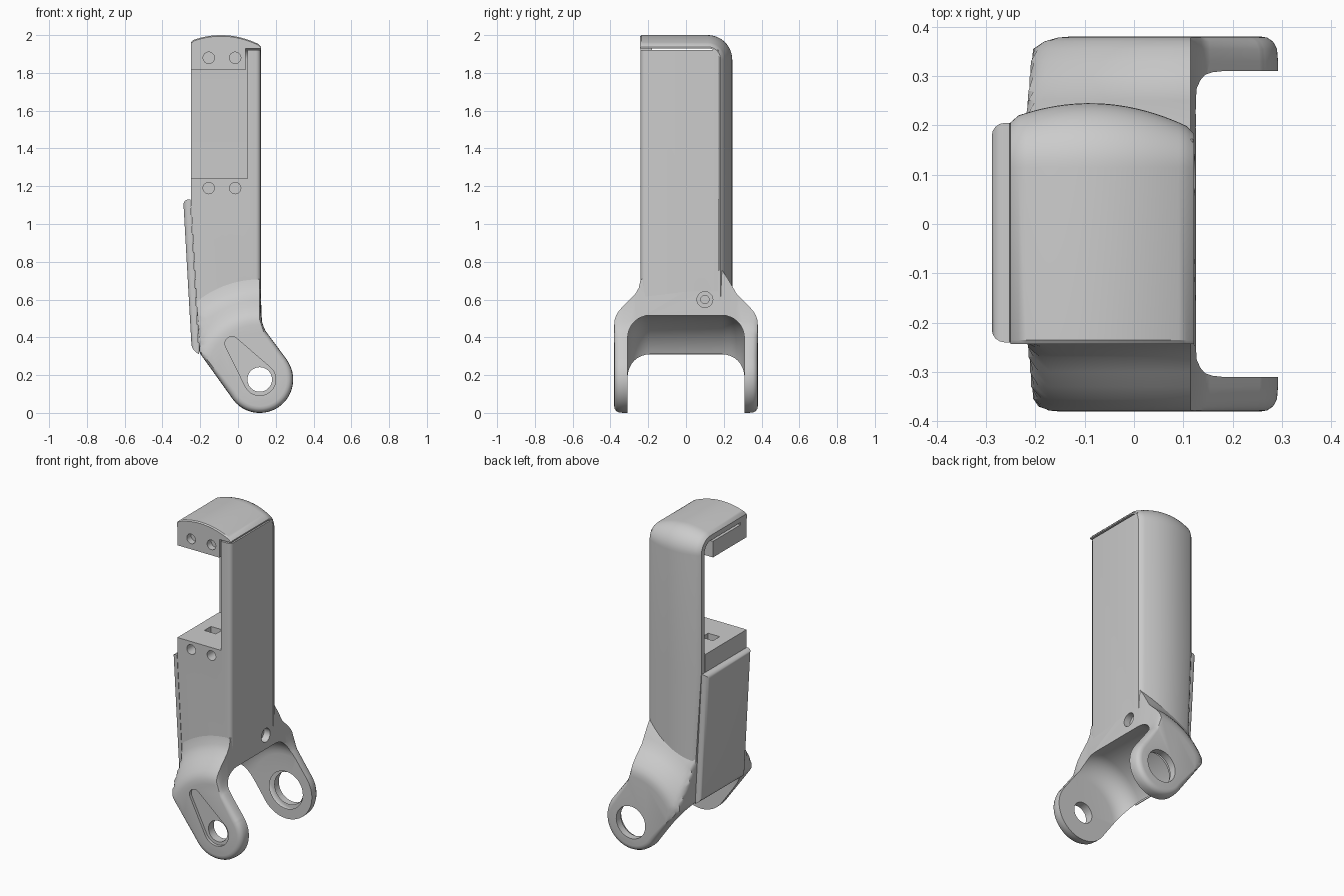
import bpy, bmesh, math
from mathutils import Vector

if "Cube" in bpy.data.objects:
    bpy.data.objects.remove(bpy.data.objects["Cube"])

PX, PZ = 0.115, 0.177          # pin axis (x, z)


def finish(name, bm):
    bmesh.ops.recalc_face_normals(bm, faces=bm.faces)
    me = bpy.data.meshes.new(name)
    bm.to_mesh(me)
    bm.free()
    ob = bpy.data.objects.new(name, me)
    bpy.context.collection.objects.link(ob)
    return ob


def loft(name, rings):
    bm = bmesh.new()
    vs = [[bm.verts.new(p) for p in r] for r in rings]
    n = len(vs[0])
    for a, b in zip(vs, vs[1:]):
        for i in range(n):
            j = (i + 1) % n
            bm.faces.new((a[i], a[j], b[j], b[i]))
    bm.faces.new(vs[0])
    bm.faces.new(vs[-1])
    return finish(name, bm)


def prism(name, pts, a, b, axis='y'):
    """Extrude an xz profile along y, or a yz profile along x."""
    put = (lambda p, t: (p[0], t, p[1])) if axis == 'y' else (lambda p, t: (t, p[0], p[1]))
    return loft(name, [[put(p, t) for p in pts] for t in (a, b)])


def rect(a0, a1, z0, z1):
    return [(a0, z0), (a1, z0), (a1, z1), (a0, z1)]


def circle(c, r, n=40, start=0.0, sweep=2 * math.pi):
    full = abs(sweep) > 6.28
    return [(c[0] + r * math.cos(start + sweep * i / (n if full else n - 1)),
             c[1] + r * math.sin(start + sweep * i / (n if full else n - 1))) for i in range(n)]


def bevel(ob, width, test, segs=4):
    bm = bmesh.new()
    bm.from_mesh(ob.data)
    ed = [e for e in bm.edges if all(test(v.co) for v in e.verts)]
    bmesh.ops.bevel(bm, geom=ed, offset=width, segments=segs, profile=0.5, affect='EDGES')
    bm.to_mesh(ob.data)
    bm.free()


def cut(obs, cutter):
    for ob in obs:
        m = ob.modifiers.new("cut", 'BOOLEAN')
        m.operation, m.solver, m.object = 'DIFFERENCE', 'EXACT', cutter
        bpy.context.view_layer.objects.active = ob
        bpy.ops.object.modifier_apply(modifier=m.name)
    bpy.data.objects.remove(cutter)


# Fork: polar layers around the pin axis, flaring from column to ears
EDGES = [(0.26, 0.28), (0.145, 0.435), (0.128, 0.475), (0.12, 0.53), (0.12, 0.95),
         (-0.24, 0.95), (-0.205, 0.32), (-0.02, 0.062)]


def silhouette(t):
    d = Vector((math.cos(t), math.sin(t)))
    best = 0.177
    for a, b in zip(EDGES, EDGES[1:]):
        a, b = Vector(a) - Vector((PX, PZ)), Vector(b) - Vector((PX, PZ))
        e = b - a
        den = d.cross(e)
        if abs(den) > 1e-9:
            r, s = a.cross(e) / den, a.cross(d) / den
            if r > 0 and -1e-6 <= s <= 1 + 1e-6:
                best = max(best, r)
    return best


# y, flare radius, edge inset
half = [(0.38, 0.29, 0.035), (0.378, 0.315, 0.022), (0.37, 0.34, 0.01), (0.355, 0.363, 0.002),
        (0.33, 0.392, 0), (0.30, 0.42, 0), (0.27, 0.45, 0), (0.25, 0.485, 0)]
layers = [(-y, r, i) for y, r, i in half] + [(-0.24, 0.53, 0), (0.19, 0.58, 0), (0.22, 0.535, 0)]
layers += half[::-1]
rings = []
for y, R, inset in layers:
    xmin = -1
    if y > 0.28:
        xmin = -0.25 + 0.12 * (1 - math.sqrt(max(0, 1 - ((y - 0.28) / 0.1) ** 2)))
    ring = []
    for k in range(160):
        t = 2 * math.pi * k / 160
        r = min(silhouette(t) - inset, R)
        ring.append((max(PX + r * math.cos(t), xmin), y, PZ + r * math.sin(t)))
    rings.append(ring)
fork = loft("fork", rings)

# Space between the ears, revolved around the pin
prof = [(-0.31, 0.01)] + [(-0.19 - 0.12 * math.cos(a), 0.22 + 0.12 * math.sin(a))
                          for a in [math.pi / 2 * i / 8 for i in range(9)]]
prof += [(-y, r) for y, r in prof[::-1]]
cavity = loft("cavity", [[(PX + r * math.cos(2 * math.pi * k / 96), y,
                           PZ + r * math.sin(2 * math.pi * k / 96)) for k in range(96)]
                         for y, r in prof])
cut([fork], cavity)

# Pin holes, counterbores and tapered recess
PIN = (PX, PZ)
cut([fork], prism("front_hole", circle(PIN, 0.065), -0.5, -0.2))
cut([fork], prism("rear_hole", circle(PIN, 0.10), 0.2, 0.5))
cut([fork], prism("rear_bore", circle(PIN, 0.115), 0.25, 0.335))
tip = (-0.032, 0.367)
ang = math.atan2(tip[1] - PZ, tip[0] - PX)
off = math.acos((0.085 - 0.037) / math.dist(tip, PIN))
key = circle(PIN, 0.085, 28, ang + off, 2 * math.pi - 2 * off)
key += circle(tip, 0.037, 14, ang - off, 2 * off)
cut([fork], prism("key_recess", key, -0.5, -0.362))

# Column core with upright side panel
column = prism("column", [(0.12, 0.54), (0.12, 1.92), (0.05, 1.92), (0.05, 1.24),
                          (-0.25, 1.24), (-0.25, 1.13), (-0.217, 0.54)], -0.24, 0.172)
bevel(column, 0.025, lambda c: c.x > 0.11 and c.y < -0.23)

# Curved back wall bending over into the cap
path = [(0.245, z, 1, 0) for z in (0.52, 0.8, 1.13, 1.87)]
path += [(0.115 + 0.13 * math.cos(a), 1.87 + 0.13 * math.sin(a), math.cos(a), math.sin(a))
         for a in [math.pi / 2 * i / 12 for i in range(1, 13)]]
path += [(-0.235, 2.0, 0, 1), (-0.243, 1.994, 0, 1)]
rings = []
for y, z, ny, nz in path:
    left = -0.25 + 0.045 * min(1, max(0, (1.13 - z) / 0.81))
    right, ring = 0.122, []
    for i in range(25):
        x = left + (right - left) * i / 24
        d = 1.2 * (x + 0.09) ** 2 + (0.008 if i in (0, 24) else 0)
        ring.append((x, y - ny * d, z - nz * d))
    low = 0.07 if z < 1.99 or y > -0.24 else 0.064
    for x in (right, left):
        ring.append((x, y - ny * low, z - nz * low))
    rings.append(ring)
shell = loft("back_wall_and_cap", rings)

# Block under the cap
block = prism("top_block", [(-0.24, 1.815), (0.09, 1.815), (0.09, 1.915), (-0.18, 1.915),
                            (-0.18, 1.94), (-0.24, 1.94)], -0.249, 0.04, 'x')

# Screw holes, socket in the window floor, side bore
for x in (-0.155, -0.015):
    cut([column], prism("screw_hole", circle((x, 1.19), 0.03, 24), -0.3, -0.17))
    cut([block], prism("screw_hole", circle((x, 1.88), 0.03, 24), -0.3, -0.2))
cut([column], prism("socket", rect(-0.18, -0.10, 1.18, 1.3), -0.075, -0.01))
cut([column, fork], prism("side_bore", circle((0.10, 0.60), 0.042, 28), 0.08, 0.2, 'x'))
cut([column, fork], prism("side_hole", circle((0.10, 0.60), 0.022, 20), 0.03, 0.2, 'x'))

# Tilted cover plate on the left side
cover = prism("left_cover", [(-0.252, 1.13), (-0.29, 1.13), (-0.245, 0.335), (-0.207, 0.31)],
              -0.24, 0.205)
bevel(cover, 0.028, lambda c: c.x < -0.28 or (c.x < -0.24 and c.z < 0.4))

for ob in bpy.context.collection.objects:
    bpy.ops.object.select_all(action='DESELECT')
    ob.select_set(True)
    bpy.context.view_layer.objects.active = ob
    bpy.ops.object.shade_smooth_by_angle(angle=math.radians(32))
